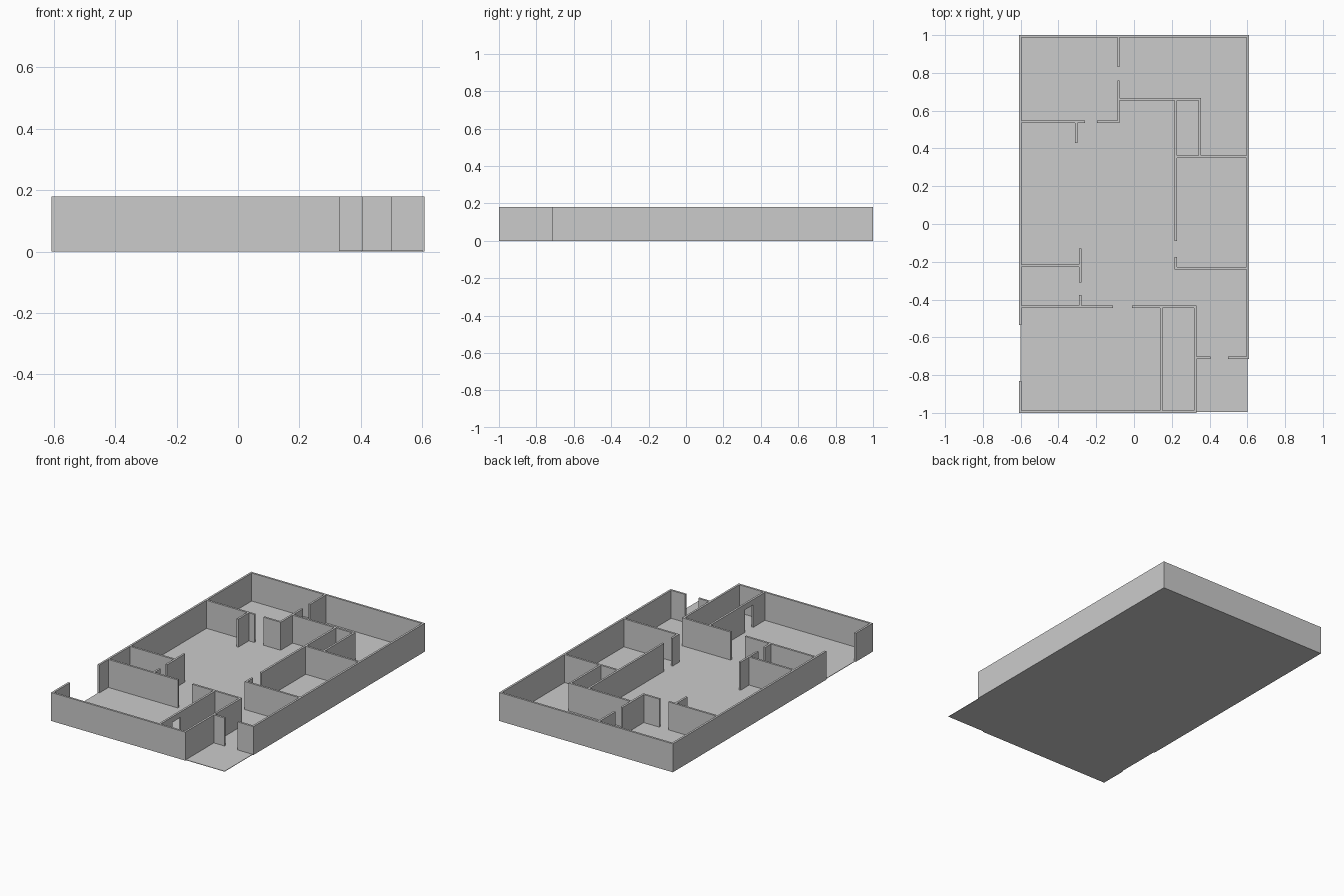
import bpy, bmesh

if "Cube" in bpy.data.objects:
    bpy.data.objects.remove(bpy.data.objects["Cube"])

H = 0.18      # wall height
T = 0.013     # wall thickness


def box(name, x0, x1, y0, y1, z0=0.0, z1=H):
    bm = bmesh.new()
    bmesh.ops.create_cube(bm, size=1)
    for v in bm.verts:
        v.co.x = x1 if v.co.x > 0 else x0
        v.co.y = y1 if v.co.y > 0 else y0
        v.co.z = z1 if v.co.z > 0 else z0
    me = bpy.data.meshes.new(name)
    bm.to_mesh(me)
    bm.free()
    ob = bpy.data.objects.new(name, me)
    bpy.context.collection.objects.link(ob)
    return ob


def wall_x(name, y, x0, x1, **k):
    """Wall running along x, centred on y."""
    return box(name, x0, x1, y - T / 2, y + T / 2, **k)


def wall_y(name, x, y0, y1, **k):
    """Wall running along y, centred on x."""
    return box(name, x - T / 2, x + T / 2, y0, y1, **k)


# Floor slab, reaching out under the open porch
box("floor", -0.602, 0.602, -0.994, 0.994, 0.0, 0.003)

# Outer walls
wall_x("back_wall", 0.9935, -0.608, 0.608)
wall_x("front_wall", -0.9935, -0.608, 0.331)
wall_y("left_wall", -0.6015, -0.535, 0.987)
wall_y("left_wall_front_stub", -0.6015, -0.987, -0.83)
wall_y("right_wall", 0.6015, -0.714, 0.987)
wall_y("porch_side_wall", 0.3245, -0.987, -0.432)
wall_x("entrance_wall_left", -0.7075, 0.331, 0.405)
wall_x("entrance_wall_right", -0.7075, 0.498, 0.595)

# Walls running left to right
for name, y, x0, x1 in [
    ("garage_back_wall", -0.4385, -0.595, -0.11),
    ("garage_back_wall_right", -0.4385, -0.01, 0.318),
    ("left_room_wall", -0.222, -0.595, -0.2915),
    ("right_room_front_wall", -0.235, 0.2285, 0.595),
    ("right_room_back_wall", 0.357, 0.2285, 0.595),
    ("back_closet_wall", 0.660, -0.0755, 0.3545),
    ("back_left_room_wall", 0.541, -0.595, -0.26),
    ("back_left_room_wall_right", 0.541, -0.197, -0.0885),
]:
    wall_x(name, y, x0, x1)

# Walls running front to back
for name, x, y0, y1 in [
    ("left_room_divider", -0.285, -0.31, -0.13),
    ("left_room_divider_stub", -0.285, -0.432, -0.375),
    ("right_room_divider", 0.222, -0.09, 0.6535),
    ("right_room_divider_stub", 0.222, -0.2415, -0.175),
    ("back_closet_side", 0.348, 0.3635, 0.6535),
    ("back_divider_stub", -0.082, 0.83, 0.987),
    ("back_divider", -0.082, 0.5345, 0.76),
    ("hall_stub", -0.305, 0.43, 0.5345),
]:
    wall_y(name, x, y0, y1)

# Storage wall with a doorway under a lintel
wall_y("storage_wall_front", 0.145, -0.987, -0.87)
wall_y("storage_wall_back", 0.145, -0.79, -0.445)
wall_y("storage_door_lintel", 0.145, -0.87, -0.79, z0=0.145)
